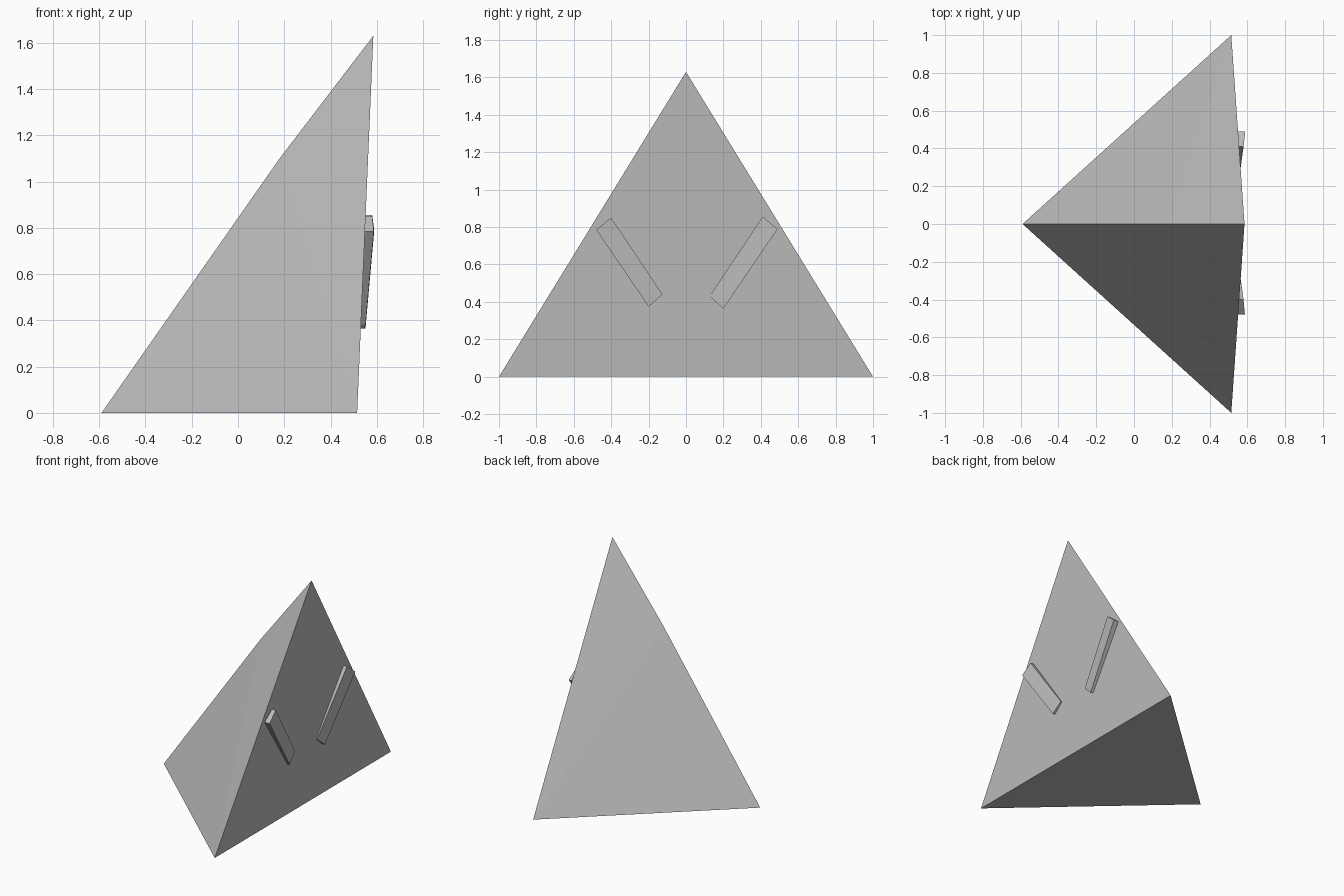
import bpy

cube = bpy.data.objects.get("Cube")
if cube:
    bpy.data.objects.remove(cube, do_unlink=True)

GREY = (0.5, 0.5, 0.5, 1)
grey = bpy.data.materials.new("plain grey")
grey.use_nodes = True
grey.diffuse_color = GREY
grey.node_tree.nodes["Principled BSDF"].inputs["Base Color"].default_value = GREY

HEIGHT, FOOT_X, TOP_X = 1.63, 0.515, 0.585


def add_mesh(name, points, faces):
    mesh = bpy.data.meshes.new(name)
    mesh.from_pydata(points, [], faces)
    mesh.materials.append(grey)
    obj = bpy.data.objects.new(name, mesh)
    bpy.context.collection.objects.link(obj)
    # Make all normals point outwards
    bpy.context.view_layer.objects.active = obj
    obj.select_set(True)
    bpy.ops.object.mode_set(mode="EDIT")
    bpy.ops.mesh.select_all(action="SELECT")
    bpy.ops.mesh.normals_make_consistent(inside=False)
    bpy.ops.object.mode_set(mode="OBJECT")
    obj.select_set(False)
    return obj


def panel_x(z):
    """Depth of the leaning flat panel at height z."""
    return FOOT_X + (TOP_X - FOOT_X) * z / HEIGHT


# Body: a leaning pyramid whose rear ridge is slightly bent
apex, ridge, tail = (TOP_X, 0, HEIGHT), (0.18, 0, 1.1), (-0.59, 0, 0)
left_foot, right_foot = (FOOT_X, -1, 0), (FOOT_X, 1, 0)
add_mesh("body", [apex, ridge, tail, left_foot, right_foot],
         [(0, 3, 4), (2, 4, 3), (0, 1, 3), (1, 2, 3), (0, 4, 1), (1, 4, 2)])


# Slanted bars: thicker at the outer upper end, sinking into the panel
def add_bar(name, outline):
    front = outline
    back = [(panel_x(z) - 0.005, y, z) for x, y, z in outline]
    sides = [(i, (i + 1) % 4, (i + 1) % 4 + 4, i + 4) for i in range(4)]
    add_mesh(name, front + back, [(0, 1, 2, 3), (7, 6, 5, 4)] + sides)


add_bar("rear_bar", [(0.58, 0.41, 0.855), (0.589, 0.49, 0.79),
                     (0.551, 0.2, 0.365), (0.541, 0.125, 0.43)])
add_bar("front_bar", [(0.58, -0.4, 0.85), (0.587, -0.48, 0.785),
                      (0.551, -0.2, 0.375), (0.542, -0.125, 0.44)])
